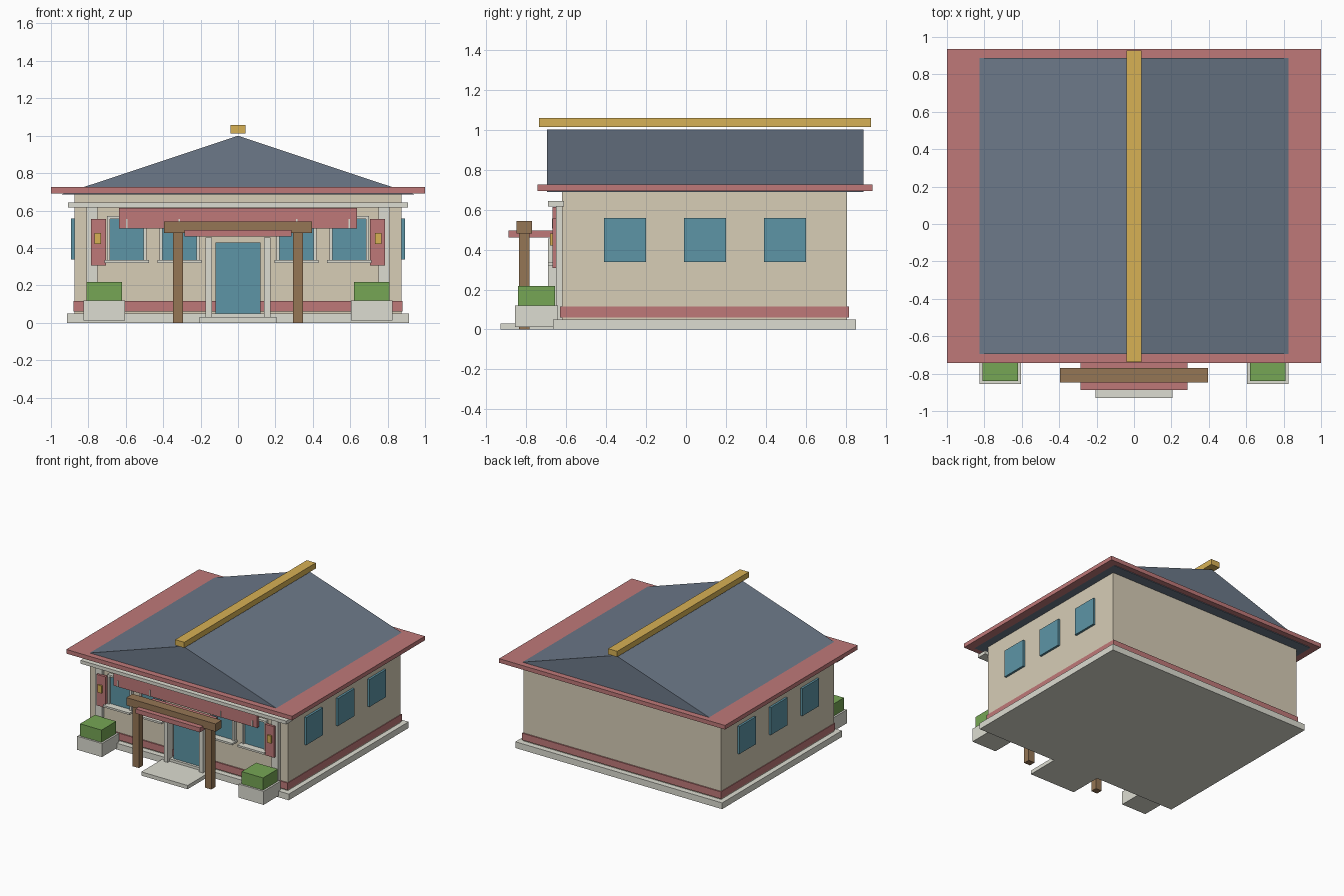
import bpy, bmesh

if "Cube" in bpy.data.objects:
    bpy.data.objects.remove(bpy.data.objects["Cube"])


def material(name, rgb):
    m = bpy.data.materials.new(name)
    m.diffuse_color = (*rgb, 1)
    m.use_nodes = True
    m.node_tree.nodes["Principled BSDF"].inputs["Base Color"].default_value = m.diffuse_color
    return m


WALL = material("plaster", (0.68, 0.61, 0.47))
STONE = material("stone", (0.72, 0.72, 0.64))
RED = material("red_paint", (0.52, 0.19, 0.19))
ROOF = material("slate", (0.15, 0.19, 0.25))
GLASS = material("glass", (0.11, 0.30, 0.38))
WOOD = material("wood", (0.30, 0.18, 0.09))
GOLD = material("gold", (0.68, 0.44, 0.09))
GREEN = material("hedge", (0.18, 0.38, 0.09))


def finish(name, bm, mat):
    bmesh.ops.recalc_face_normals(bm, faces=bm.faces)
    me = bpy.data.meshes.new(name)
    bm.to_mesh(me)
    bm.free()
    me.materials.append(mat)
    ob = bpy.data.objects.new(name, me)
    bpy.context.collection.objects.link(ob)


def box(name, mat, x, y, z):
    """Box from (min, max) ranges along each axis."""
    bm = bmesh.new()
    bmesh.ops.create_cube(bm, size=1)
    for v in bm.verts:
        for i, (lo, hi) in enumerate((x, y, z)):
            v.co[i] = hi if v.co[i] > 0 else lo
    finish(name, bm, mat)


def pair(name, mat, x, y, z):
    """Box on the right plus its mirror image on the left."""
    box(name + "_right", mat, x, y, z)
    box(name + "_left", mat, (-x[1], -x[0]), y, z)


# Foundation, step and walls
box("foundation", STONE, (-0.915, 0.915), (-0.665, 0.85), (0, 0.05))
box("front_step", STONE, (-0.205, 0.205), (-0.93, -0.66), (0, 0.03))
box("walls", WALL, (-0.875, 0.875), (-0.62, 0.805), (0.05, 0.69))
box("base_band", RED, (-0.88, 0.88), (-0.63, 0.815), (0.06, 0.115))
box("front_cornice", STONE, (-0.91, 0.91), (-0.69, -0.61), (0.615, 0.642))
pair("pilaster", STONE, (0.75, 0.81), (-0.65, -0.615), (0.05, 0.615))

# Roof: eaves slab, gabled prism and ridge beam
box("eaves", RED, (-1, 1), (-0.743, 0.935), (0.692, 0.725))
bm = bmesh.new()
gable = bm.faces.new([bm.verts.new((x, -0.695, z))
                      for x, z in ((-0.94, 0.687), (0.94, 0.687), (0, 1.0))])
ext = bmesh.ops.extrude_face_region(bm, geom=[gable], use_keep_orig=True)
for v in ext["geom"]:
    if isinstance(v, bmesh.types.BMVert):
        v.co.y = 0.888
finish("gable_roof", bm, ROOF)
box("ridge_beam", GOLD, (-0.04, 0.04), (-0.737, 0.927), (1.013, 1.058))

# Side windows
for i, y in enumerate((-0.305, 0.095, 0.495)):
    pair(f"side_window_{i}", GLASS, (0.865, 0.892), (y - 0.105, y + 0.105), (0.338, 0.558))

# Front windows with frames, sills and sign hangers
for i, x in enumerate((0.313, 0.595)):
    pair(f"front_window_{i}", GLASS, (x - 0.09, x + 0.09), (-0.635, -0.615), (0.335, 0.555))
    for j, s in enumerate((-0.098, 0.098)):
        pair(f"window_jamb_{i}_{j}", STONE, (x + s - 0.008, x + s + 0.008),
             (-0.65, -0.615), (0.335, 0.555))
    pair(f"window_head_{i}", STONE, (x - 0.106, x + 0.106), (-0.65, -0.615), (0.555, 0.57))
    pair(f"window_sill_{i}", STONE, (x - 0.118, x + 0.118), (-0.69, -0.615), (0.32, 0.335))
    pair(f"sign_hanger_{i}", STONE, (x - 0.004, x + 0.004), (-0.672, -0.65), (0.505, 0.555))

# Sign board and side banners with lanterns
box("sign_board", RED, (-0.635, 0.635), (-0.668, -0.642), (0.505, 0.613))
pair("banner", RED, (0.705, 0.787), (-0.668, -0.645), (0.307, 0.555))
pair("banner_lantern", GOLD, (0.733, 0.767), (-0.68, -0.66), (0.42, 0.48))

# Door and frame posts
box("door", GLASS, (-0.12, 0.12), (-0.645, -0.615), (0.05, 0.43))
pair("door_post", STONE, (0.14, 0.173), (-0.69, -0.615), (0.03, 0.456))

# Entrance gate
pair("gate_post", WOOD, (0.293, 0.348), (-0.835, -0.783), (0, 0.485))
box("gate_beam", WOOD, (-0.395, 0.395), (-0.848, -0.77), (0.48, 0.542))
box("canopy", RED, (-0.285, 0.285), (-0.888, -0.665), (0.46, 0.496))

# Planters
pair("planter", STONE, (0.605, 0.825), (-0.855, -0.64), (0.012, 0.12))
pair("hedge", GREEN, (0.62, 0.81), (-0.84, -0.655), (0.115, 0.218))
